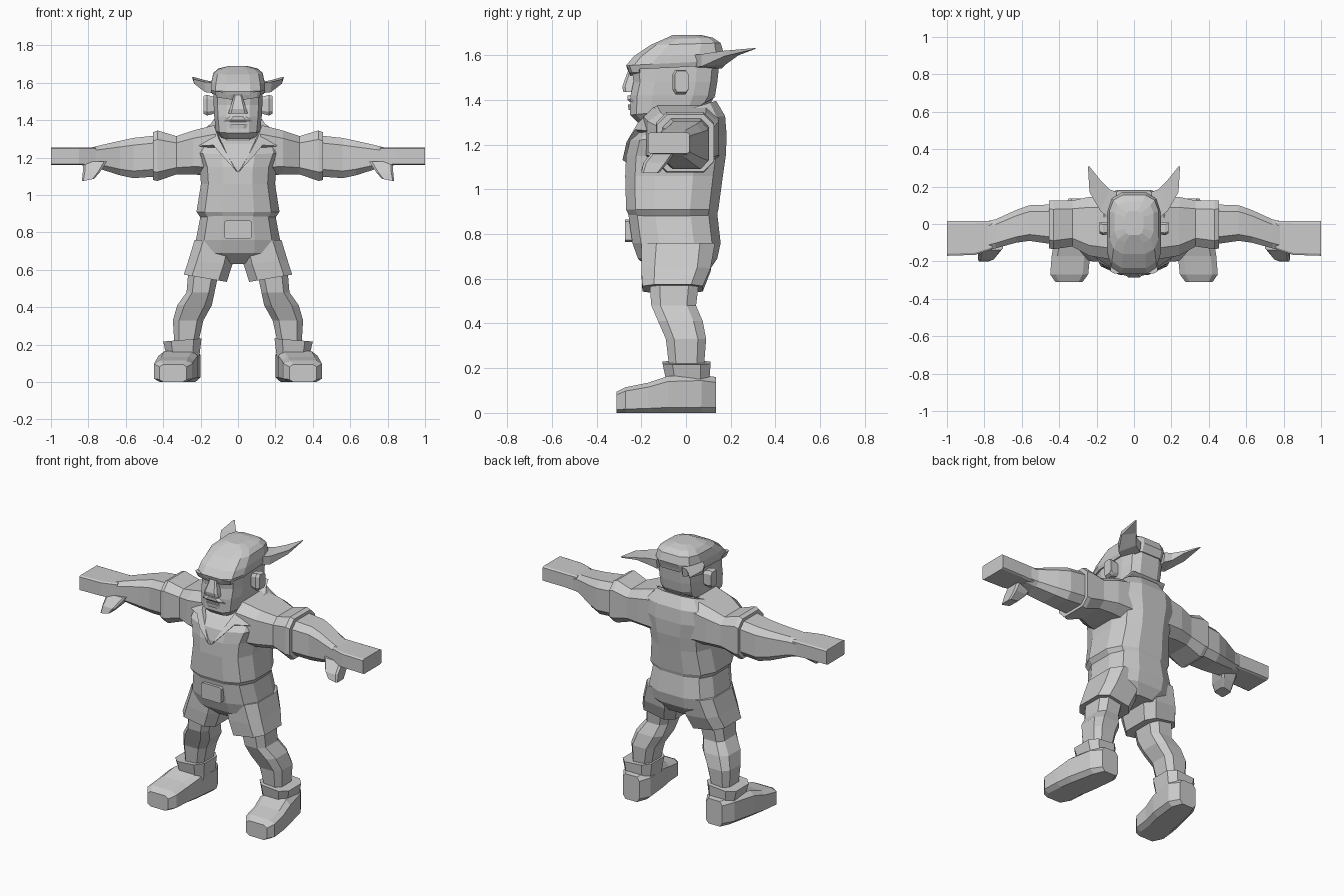
import bpy, bmesh, math
from mathutils import Vector

grey = bpy.data.materials.new("plain grey")
grey.diffuse_color = (0.6, 0.6, 0.6, 1)


def make(name, rings, mirror=False):
    """Skin a list of equal-length point rings and cap both ends."""
    bm = bmesh.new()
    loops = [[bm.verts.new(p) for p in r] for r in rings]
    n = len(loops[0])
    for a, b in zip(loops, loops[1:]):
        for i in range(n):
            j = (i + 1) % n
            bm.faces.new((a[i], a[j], b[j], b[i]))
    bm.faces.new(loops[0])
    bm.faces.new(loops[-1])
    bmesh.ops.recalc_face_normals(bm, faces=bm.faces)
    me = bpy.data.meshes.new(name)
    bm.to_mesh(me)
    bm.free()
    me.materials.append(grey)
    ob = bpy.data.objects.new(name, me)
    bpy.context.collection.objects.link(ob)
    if mirror:
        ob.modifiers.new("mirror", 'MIRROR').use_mirror_merge = False
    return ob


def oval(a0, a1, b0, b1, n=8, p=0.6):
    """Rounded outline inside a rectangle."""
    pts = []
    for i in range(n):
        t = 2 * math.pi * (i + 0.5) / n
        c, s = math.cos(t), math.sin(t)
        u = math.copysign(abs(c) ** p, c)
        v = math.copysign(abs(s) ** p, s)
        pts.append((u, v))
    m = max(abs(q[0]) for q in pts)
    k = max(abs(q[1]) for q in pts)
    return [((a0 + a1) / 2 + u / m * (a1 - a0) / 2,
             (b0 + b1) / 2 + v / k * (b1 - b0) / 2) for u, v in pts]


def level(z, x0, x1, y0, y1, n=8, p=0.6, tx=0, ty=0):
    """Horizontal ring, sloping by tx and ty."""
    cx, cy = (x0 + x1) / 2, (y0 + y1) / 2
    return [(x, y, z + tx * (x - cx) + ty * (y - cy))
            for x, y in oval(x0, x1, y0, y1, n, p)]


def across(x, y0, y1, z0, z1, n=8, p=0.5):
    """Ring facing along x."""
    return [(x, y, z) for y, z in oval(y0, y1, z0, z1, n, p)]


def along(y, x0, x1, z0, z1, p=0.4):
    """Ring facing along y."""
    return [(x, y, z) for x, z in oval(x0, x1, z0, z1, 8, p)]


def plate(name, pts, depth, mirror=False):
    """Flat outline thickened by the depth vector."""
    d = Vector(depth)
    return make(name, [pts, [tuple(Vector(p) + d) for p in pts]], mirror)


# Shirt with a raised back
make("shirt", [level(z, -w, w, f, b, 12, 0.72, 0, t) for z, w, f, b, t in [
    (0.87, .195, -.25, .135, 0), (0.91, .222, -.268, .145, 0),
    (1.06, .198, -.272, .165, 0), (1.15, .205, -.268, .178, 0),
    (1.23, .235, -.25, .182, .05), (1.30, .225, -.20, .175, .15),
    (1.355, .16, -.14, .135, .3)]])

# Shorts: seat and flared legs
make("shorts_seat", [level(z, -w, w, f, b, 12, 0.7) for z, w, f, b in [
    (0.63, .12, -.15, .10), (0.69, .22, -.215, .14),
    (0.76, .225, -.24, .155), (0.89, .20, -.258, .14)]])
make("shorts_leg", [
    level(0.555, .06, .29, -.195, .075, 8, .55, .17),
    level(0.64, .03, .265, -.20, .11, 8, .55, .1),
    level(0.76, .0, .232, -.20, .13, 8, .6)], True)
make("buckle", [along(-.272, -.072, .072, .765, .865, .2),
                along(-.24, -.072, .072, .765, .865, .2)])

# Bare legs with calves
make("leg", [level(z, a, b, f, k) for z, a, b, f, k in [
    (0.20, .215, .34, -.075, .08), (0.33, .185, .348, -.09, .09),
    (0.41, .14, .325, -.125, .075), (0.48, .125, .275, -.155, .045),
    (0.60, .10, .265, -.165, .06)]], True)

# Boots
make("boot_cuff", [
    level(0.10, .215, .385, -.10, .125),
    level(0.15, .205, .385, -.09, .105),
    level(0.225, .195, .40, -.105, .11, 8, .6, -.08)], True)
make("boot_foot", [along(y, a, b, 0, h) for y, a, b, h in [
    (-.31, .275, .42, .095), (-.27, .245, .448, .115),
    (-.17, .235, .44, .135), (-.08, .215, .425, .165),
    (.07, .20, .39, .17), (.135, .235, .35, .16)]], True)

# Sleeves, arms, hands
make("sleeve", [across(x, f, k, b, t) for x, f, k, b, t in [
    (.12, -.19, .15, 1.10, 1.375), (.24, -.17, .145, 1.11, 1.345),
    (.33, -.12, .125, 1.11, 1.315), (.43, -.135, .125, 1.075, 1.345),
    (.455, -.13, .125, 1.08, 1.335)]], True)
make("arm", [across(x, f, k, b, t) for x, f, k, b, t in [
    (.42, -.11, .105, 1.10, 1.32), (.56, -.09, .10, 1.09, 1.305),
    (.63, -.10, .075, 1.105, 1.29), (.74, -.13, .025, 1.14, 1.265),
    (.80, -.145, .012, 1.155, 1.25)]], True)
make("hand", [across(x, f, k, b, t, 8, .15) for x, f, k, b, t in [
    (.76, -.135, .015, 1.155, 1.255), (.85, -.165, .015, 1.16, 1.255),
    (1.0, -.17, .015, 1.16, 1.255)]], True)
make("thumb", [level(1.18, .70, .83, -.14, -.04, 8, .3),
               level(1.12, .74, .83, -.19, -.08, 8, .3),
               level(1.08, .77, .835, -.20, -.12, 8, .3, -.2)], True)

# Neck and head
make("neck", [level(1.23, -.10, .10, -.235, .06), level(1.29, -.105, .105, -.17, .09),
              level(1.42, -.11, .11, -.14, .11)])
make("head", [level(z, -w, w, f, b, 12, .55, 0, t) for z, w, f, b, t in [
    (1.315, .09, -.215, .06, .12), (1.35, .118, -.25, .10, .1),
    (1.42, .127, -.248, .13, 0), (1.48, .13, -.235, .14, 0),
    (1.57, .13, -.245, .15, 0)]])

# Face features
make("nose", [level(1.435, -.052, .052, -.28, -.2, 8, .4),
              level(1.46, -.045, .045, -.285, -.2, 8, .4),
              level(1.535, -.02, .02, -.258, -.2, 8, .4)])
make("upper_lip", [level(1.39, -.08, .08, -.252, -.2), level(1.402, -.07, .07, -.262, -.2),
                   level(1.42, -.04, .04, -.262, -.2)])
make("lower_lip", [level(1.355, -.05, .05, -.257, -.2), level(1.38, -.055, .055, -.26, -.2)])
make("brow", [level(1.515, .02, .115, -.25, -.2, 8, .5, .15),
              level(1.55, .015, .125, -.265, -.2, 8, .5, .1)], True)
make("ear", [across(x, f, k, b, t) for x, f, k, b, t in [
    (.11, -.05, .01, 1.44, 1.52), (.165, -.06, .01, 1.425, 1.535),
    (.185, -.05, .012, 1.435, 1.53)]], True)

# Cap with a band and two leaf-shaped flaps
make("cap", [level(z, -w, w, f, b, 12, .6, 0, t) for z, w, f, b, t in [
    (1.545, .138, -.262, .155, .05), (1.565, .145, -.268, .16, .05),
    (1.60, .143, -.235, .17, .03), (1.65, .132, -.16, .155, .03),
    (1.675, .105, -.10, .12, .03), (1.69, .05, -.06, .07, 0)]])
make("cap_flap", [
    [(.11, .03, 1.545), (.12, .02, 1.60), (.09, .17, 1.60), (.09, .16, 1.54)],
    [(.175, .07, 1.55), (.18, .07, 1.605), (.13, .185, 1.605), (.135, .18, 1.56)],
    [(.235, .17, 1.595), (.238, .17, 1.62), (.18, .235, 1.615), (.18, .235, 1.60)],
    [(.243, .308, 1.628), (.246, .305, 1.632), (.24, .31, 1.632), (.24, .31, 1.628)]], True)

# Open collar
plate("lapel", [(.0, -.268, 1.12), (.075, -.25, 1.20), (.12, -.21, 1.255), (.205, -.155, 1.25),
                (.16, -.10, 1.345), (.115, -.13, 1.355), (.09, -.20, 1.285)],
      (.012, -.016, .012), True)
plate("collar_back", [(-.15, .04, 1.36), (.15, .04, 1.36), (.12, .12, 1.405), (-.12, .12, 1.405)],
      (0, .015, .012))
